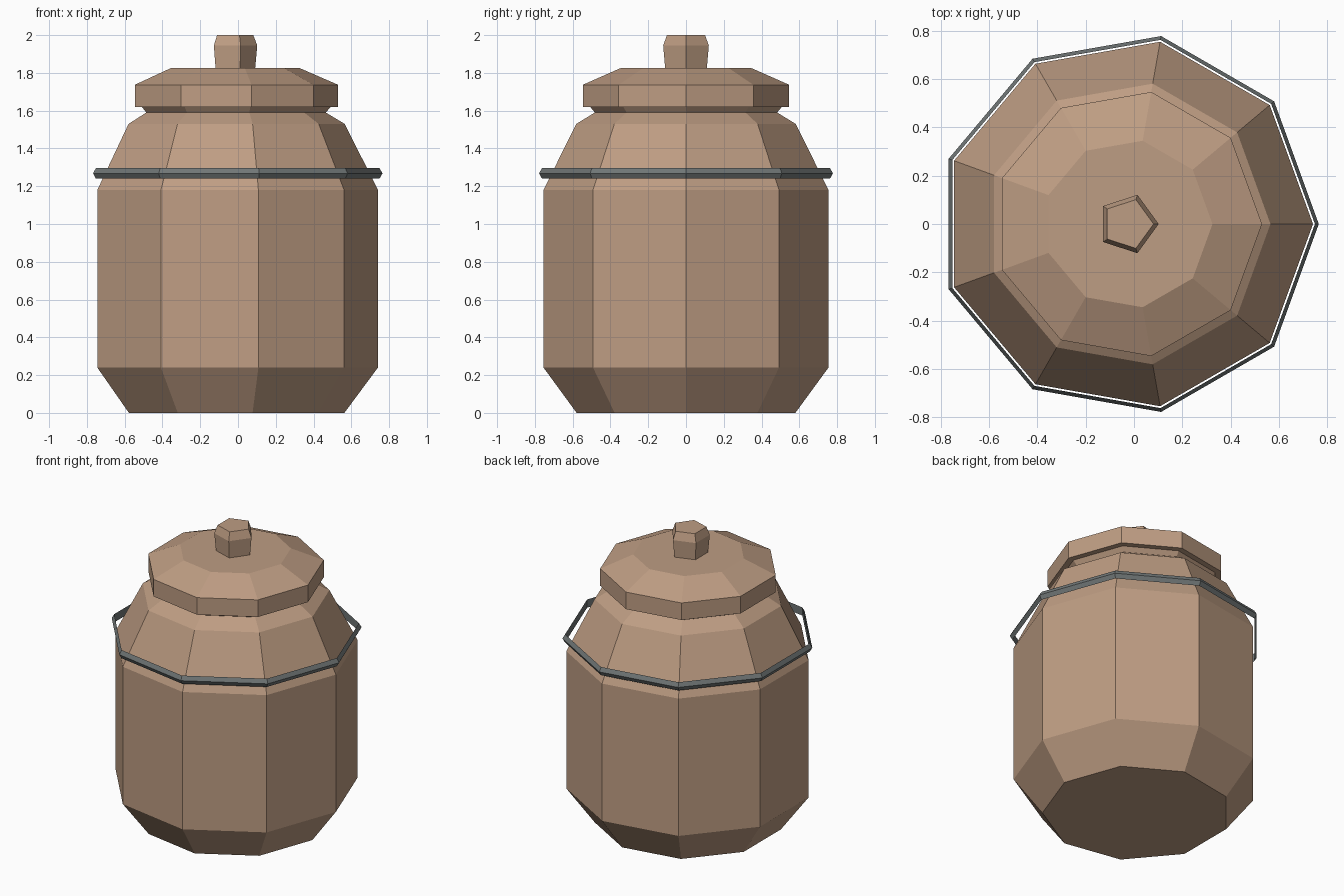
import bpy
import bmesh
from math import cos, sin, tau

if "Cube" in bpy.data.objects:
    bpy.data.objects.remove(bpy.data.objects["Cube"], do_unlink=True)

AXIS_X = -0.025  # odd-sided rings sit off centre so the bounds are centred


def make_material(name, colour):
    mat = bpy.data.materials.new(name)
    mat.use_nodes = True
    mat.diffuse_color = colour
    mat.node_tree.nodes["Principled BSDF"].inputs["Base Color"].default_value = colour
    return mat


def lathe(name, profile, sides, mat, cap_bottom=False, cap_top=False, closed=False):
    """Spin a (radius, z) profile into a flat-sided solid with a corner at +x."""
    bm = bmesh.new()
    rings = [[bm.verts.new((r * cos(tau * i / sides), r * sin(tau * i / sides), z))
              for i in range(sides)] for r, z in profile]
    pairs = list(zip(rings, rings[1:]))
    if closed:
        pairs.append((rings[-1], rings[0]))
    for low, high in pairs:
        for i in range(sides):
            j = (i + 1) % sides
            bm.faces.new((low[i], low[j], high[j], high[i]))
    if cap_bottom:
        bm.faces.new(rings[0][::-1])
    if cap_top:
        bm.faces.new(rings[-1])
    mesh = bpy.data.meshes.new(name)
    bm.to_mesh(mesh)
    bm.free()
    mesh.materials.append(mat)
    obj = bpy.data.objects.new(name, mesh)
    obj.location.x = AXIS_X
    bpy.context.collection.objects.link(obj)
    return obj


clay = make_material("clay_brown", (0.515, 0.337, 0.227, 1))
iron = make_material("iron_grey", (0.162, 0.181, 0.181, 1))

# Pot: chamfered foot, straight wall, sloped shoulder and flared neck
lathe("pot_body", [(0.588, 0), (0.766, 0.24), (0.766, 1.18), (0.59, 1.53),
                   (0.49, 1.59), (0.515, 1.62)], 9, clay, cap_bottom=True)

# Lid with a bevelled top
lathe("lid", [(0.555, 1.62), (0.555, 1.737), (0.35, 1.826)], 9, clay,
      cap_bottom=True, cap_top=True)

# Five-sided knob
lathe("lid_knob", [(0.116, 1.826), (0.127, 1.945), (0.106, 2.0)], 5, clay,
      cap_bottom=True, cap_top=True)

# Loose hoop with a triangular section
lathe("hoop", [(0.774, 1.24), (0.79, 1.268), (0.774, 1.296)], 9, iron, closed=True)
